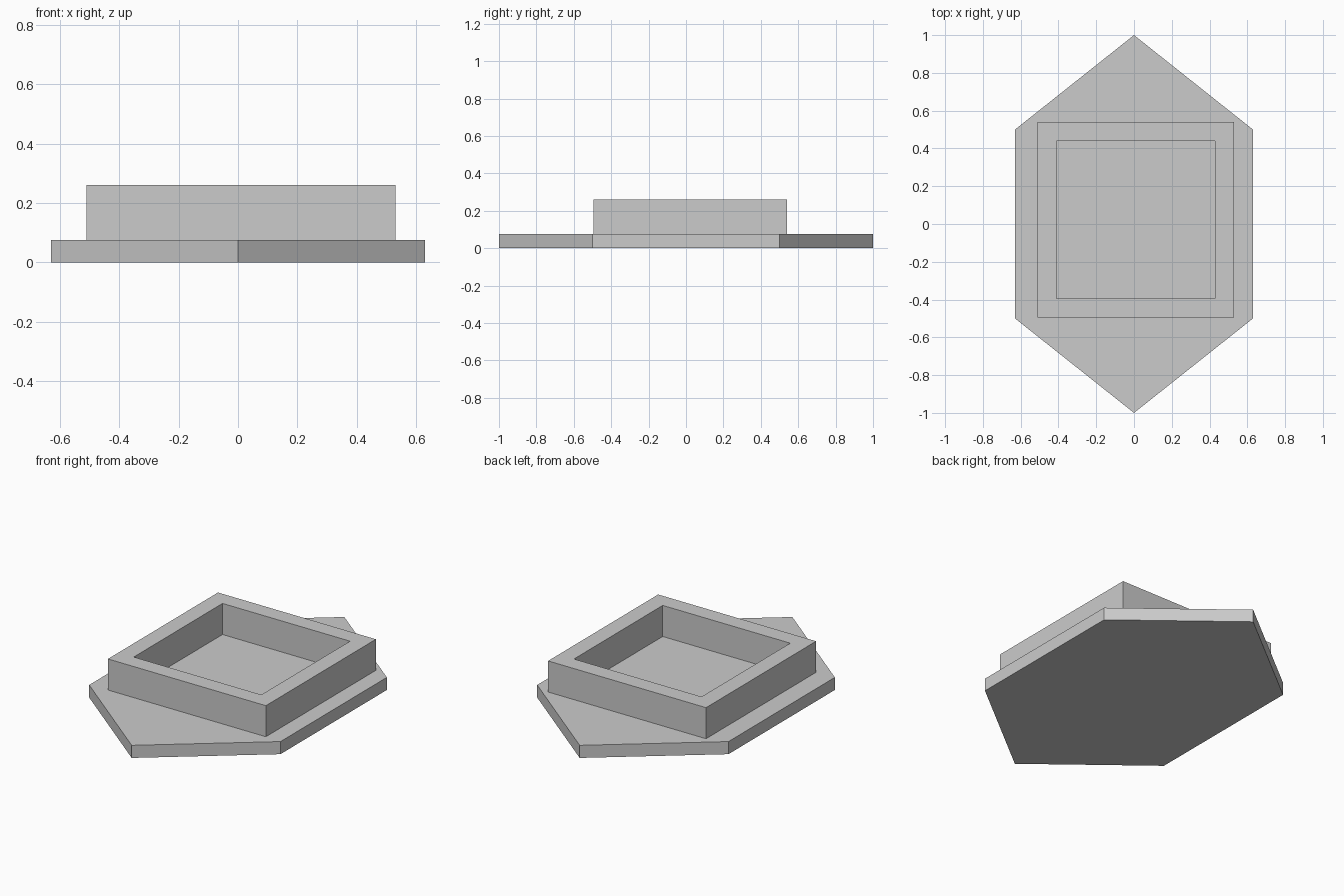
import bpy
import bmesh

cube = bpy.data.objects.get("Cube")
if cube:
    bpy.data.objects.remove(cube, do_unlink=True)

PLATE_TOP = 0.075
WALL_TOP = 0.26
WALL = 0.10

# Single grey finish
grey = bpy.data.materials.new("plain_grey")
grey.use_nodes = True
colour = (0.6, 0.6, 0.6, 1)
grey.diffuse_color = colour
grey.node_tree.nodes["Principled BSDF"].inputs["Base Color"].default_value = colour


def extruded(name, outline, bottom, top, wall=None):
    """Raise a flat outline into a solid, or into a hollow frame if wall is given."""
    bm = bmesh.new()
    face = bm.faces.new([bm.verts.new((x, y, bottom)) for x, y in outline])
    bm.normal_update()
    if wall:
        bmesh.ops.inset_individual(bm, faces=[face], thickness=wall, use_even_offset=True)
        bmesh.ops.delete(bm, geom=[face], context="FACES")
    result = bmesh.ops.extrude_face_region(bm, geom=bm.faces[:], use_keep_orig=True)
    raised = [v for v in result["geom"] if isinstance(v, bmesh.types.BMVert)]
    bmesh.ops.translate(bm, verts=raised, vec=(0, 0, top - bottom))
    bmesh.ops.recalc_face_normals(bm, faces=bm.faces[:])
    mesh = bpy.data.meshes.new(name)
    bm.to_mesh(mesh)
    bm.free()
    mesh.materials.append(grey)
    obj = bpy.data.objects.new(name, mesh)
    bpy.context.collection.objects.link(obj)


# Six-sided base plate, pointed at front and back
half = [(0, -1), (0.63, -0.5), (0.63, 0.5)]
extruded("base_plate", half + [(-x, -y) for x, y in half], 0, PLATE_TOP)

# Square open frame, slightly off centre on the plate
left, right, front, back = 0.53, -0.51, -0.495, 0.54
extruded("square_frame",
         [(right, front), (left, front), (left, back), (right, back)],
         PLATE_TOP, WALL_TOP, WALL)
